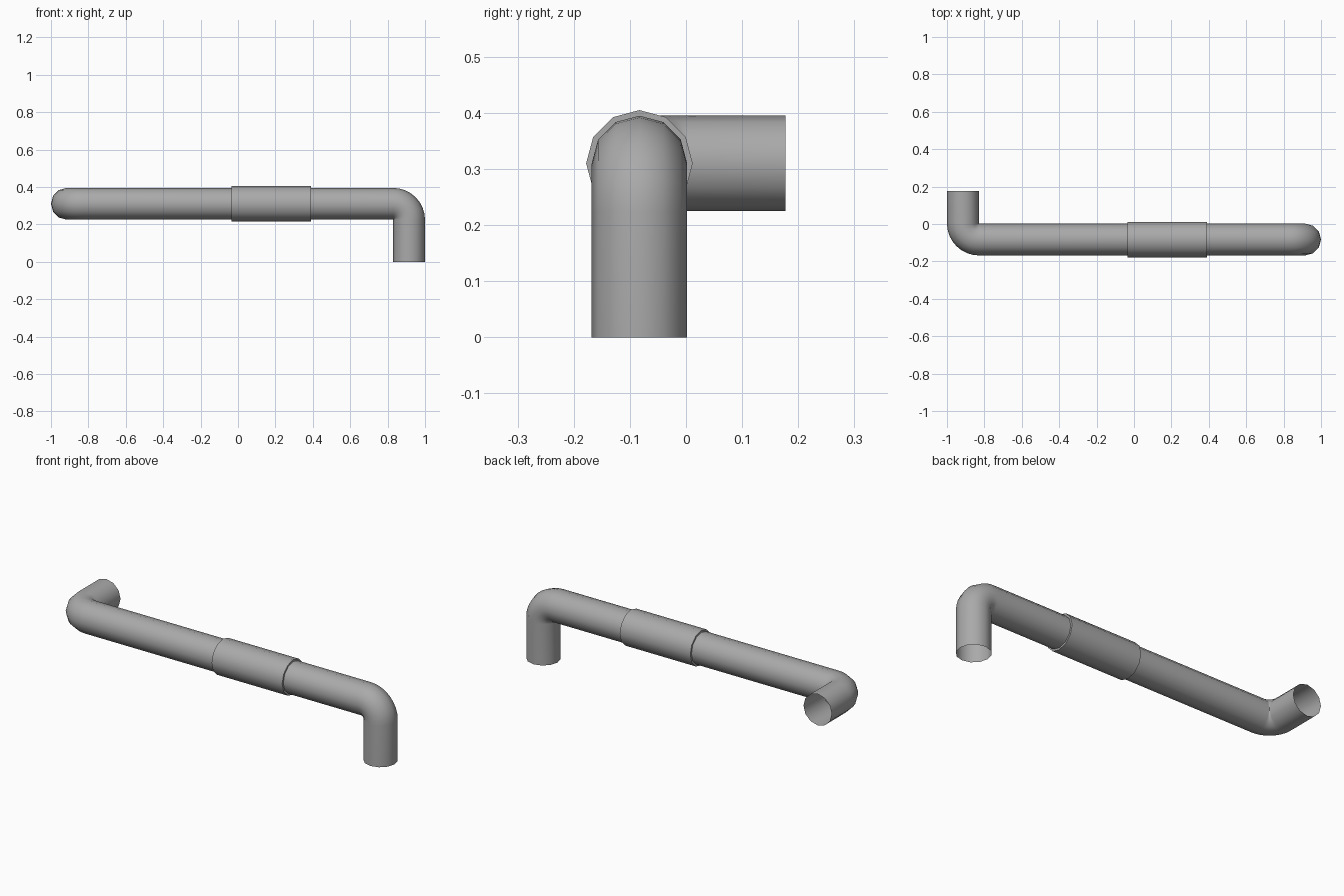
import bpy, bmesh, math
from mathutils import Vector

if "Cube" in bpy.data.objects:
    bpy.data.objects.remove(bpy.data.objects["Cube"])

SIDES = 12
AXIS_Y, AXIS_Z, LEG_X = -0.083, 0.31, 0.915
PIPE_R, SLEEVE_R, BEND_R = 0.085, 0.095, 0.086

# Dark grey metal
metal = bpy.data.materials.new("dark_grey")
metal.diffuse_color = (0.4, 0.4, 0.4, 1)
metal.use_nodes = True
metal.node_tree.nodes["Principled BSDF"].inputs["Base Color"].default_value = metal.diffuse_color


def finish(bm, name):
    bmesh.ops.recalc_face_normals(bm, faces=bm.faces)
    mesh = bpy.data.meshes.new(name)
    bm.to_mesh(mesh)
    bm.free()
    mesh.materials.append(metal)
    obj = bpy.data.objects.new(name, mesh)
    bpy.context.collection.objects.link(obj)
    bpy.ops.object.select_all(action='DESELECT')
    bpy.context.view_layer.objects.active = obj
    obj.select_set(True)
    bpy.ops.object.shade_smooth_by_angle(angle=math.radians(40))
    return obj


def skin(rings, name):
    """Join rings of points into an open tube."""
    bm = bmesh.new()
    loops = [[bm.verts.new(p) for p in ring] for ring in rings]
    for a, b in zip(loops, loops[1:]):
        for i in range(SIDES):
            j = (i + 1) % SIDES
            bm.faces.new((a[i], a[j], b[j], b[i]))
    return finish(bm, name)


def ring(centre, tangent, up, radius):
    side = tangent.cross(up)
    angles = [2 * math.pi * i / SIDES for i in range(SIDES)]
    return [centre + radius * (math.cos(a) * up + math.sin(a) * side) for a in angles]


def elbow(corner, d_in, d_out, steps=8):
    """Quarter bend as (point, tangent) stations."""
    pivot = corner + BEND_R * (d_out - d_in)
    out = []
    for i in range(steps + 1):
        a = math.pi / 2 * i / steps
        out.append((pivot + BEND_R * (math.sin(a) * d_in - math.cos(a) * d_out),
                    math.cos(a) * d_in + math.sin(a) * d_out))
    return out


X, Y, Z = Vector((1, 0, 0)), Vector((0, 1, 0)), Vector((0, 0, 1))

# Pipe: open back stub, long run, open downward leg
stations = [(Vector((-LEG_X, 0.177, AXIS_Z)), -Y)]
stations += elbow(Vector((-LEG_X, AXIS_Y, AXIS_Z)), -Y, X)
stations += elbow(Vector((LEG_X, AXIS_Y, AXIS_Z)), X, -Z)
stations.append((Vector((LEG_X, AXIS_Y, 0)), -Z))

up, previous, rings = Z.copy(), -Y, []
for point, tangent in stations:
    up = previous.rotation_difference(tangent) @ up
    previous = tangent
    rings.append(ring(point, tangent, up, PIPE_R))
skin(rings, "bent_pipe")

# Coupling sleeve with end lips meeting the pipe
profile = [(-0.034, PIPE_R), (-0.034, SLEEVE_R), (0.39, SLEEVE_R), (0.39, PIPE_R)]
skin([ring(Vector((x, AXIS_Y, AXIS_Z)), X, Z, r) for x, r in profile], "coupling_sleeve")
